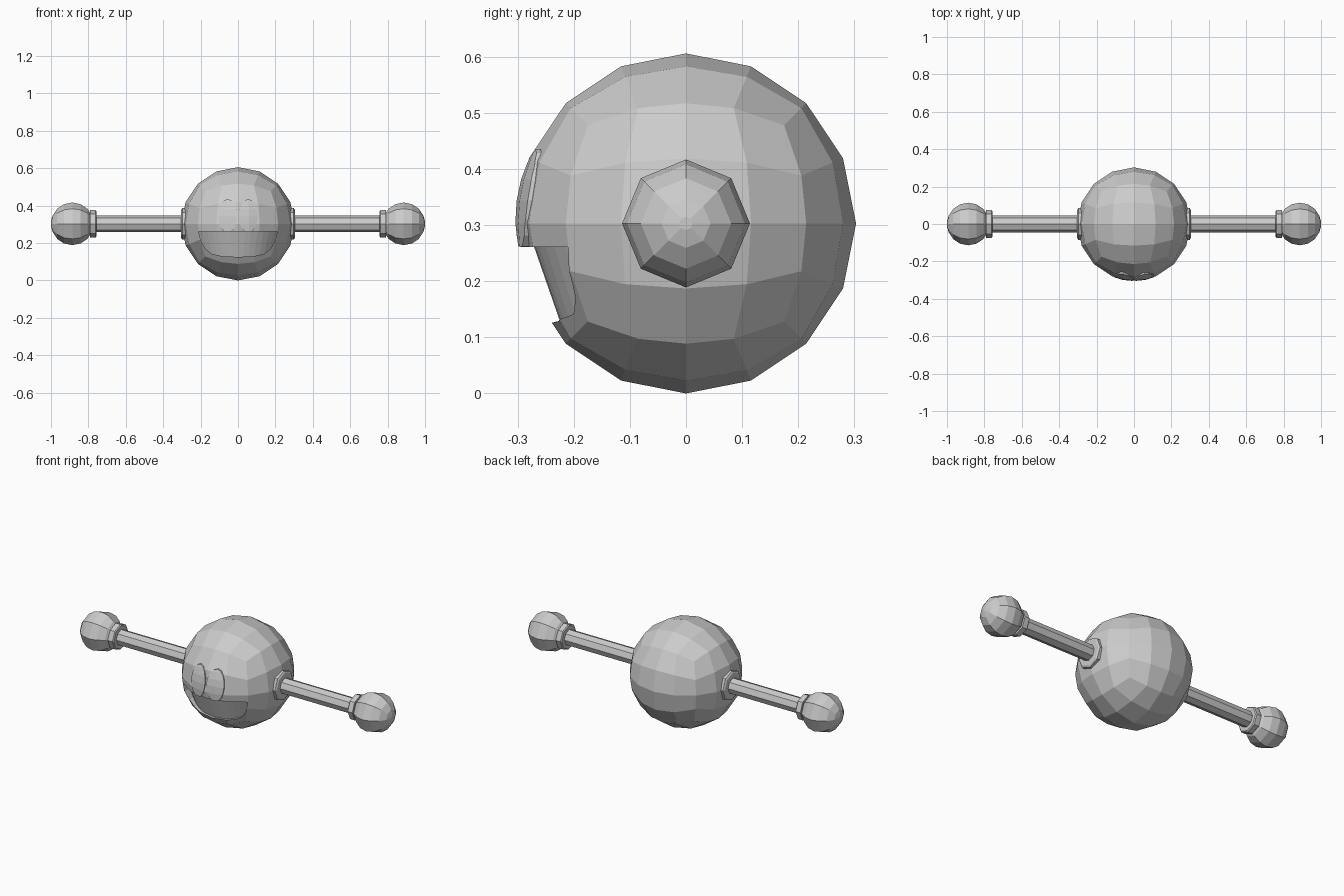
import bpy, bmesh, math
from mathutils import Vector, Matrix

if "Cube" in bpy.data.objects:
    bpy.data.objects.remove(bpy.data.objects["Cube"])

R = 0.303          # body radius, also the height of its centre
grey = bpy.data.materials.new("plain_grey")
grey.diffuse_color = (0.6, 0.6, 0.6, 1)
grey.use_nodes = True
grey.node_tree.nodes["Principled BSDF"].inputs["Base Color"].default_value = grey.diffuse_color


def make(name, bm):
    bmesh.ops.recalc_face_normals(bm, faces=bm.faces[:])
    me = bpy.data.meshes.new(name)
    bm.to_mesh(me)
    bm.free()
    me.materials.append(grey)
    ob = bpy.data.objects.new(name, me)
    bpy.context.collection.objects.link(ob)
    return ob


def lathe_x(name, profile, side, n=8):
    """Revolve (x, radius) points around the arm axis."""
    bm = bmesh.new()
    rings = []
    for x, r in profile:
        rings.append([bm.verts.new((side * x, r * math.cos(2 * math.pi * i / n),
                                    R + r * math.sin(2 * math.pi * i / n)))
                      for i in range(n)])
    for a, b in zip(rings, rings[1:]):
        for i in range(n):
            j = (i + 1) % n
            bm.faces.new((a[i], a[j], b[j], b[i]))
    bm.faces.new(rings[0])
    bm.faces.new(rings[-1])
    bmesh.ops.remove_doubles(bm, verts=bm.verts[:], dist=1e-5)
    return make(name, bm)


def prism_y(name, outline, y0, y1):
    """Extrude an (x, z) outline along y."""
    bm = bmesh.new()
    face = bm.faces.new([bm.verts.new((x, y0, z)) for x, z in outline])
    ext = bmesh.ops.extrude_face_region(bm, geom=[face])
    moved = [v for v in ext["geom"] if isinstance(v, bmesh.types.BMVert)]
    bmesh.ops.translate(bm, verts=moved, vec=(0, y1 - y0, 0))
    return make(name, bm)


def boolean(ob, cutter, op):
    mod = ob.modifiers.new(op.lower(), 'BOOLEAN')
    mod.operation = op
    mod.solver = 'EXACT'
    mod.object = cutter
    cutter.hide_render = True
    cutter.hide_viewport = True


# Round body: a cube grid with equal angle steps pushed out to a sphere
bm = bmesh.new()
steps = [math.tan(math.radians(22.5 * k)) for k in range(-2, 3)]
for axis in range(3):
    for sign in (-1, 1):
        grid = []
        for u in steps:
            row = []
            for v in steps:
                p = [0, 0, 0]
                p[axis], p[(axis + 1) % 3], p[(axis + 2) % 3] = sign, u, v
                row.append(bm.verts.new(Vector(p).normalized() * R + Vector((0, 0, R))))
            grid.append(row)
        for i in range(4):
            for j in range(4):
                bm.faces.new((grid[i][j], grid[i + 1][j], grid[i + 1][j + 1], grid[i][j + 1]))
bmesh.ops.remove_doubles(bm, verts=bm.verts[:], dist=1e-4)
body = make("body", bm)

# Open mouth: a half-round recess with a tapered back wall
half = [(0.21, 0.261), (0.2, 0.215), (0.175, 0.17), (0.14, 0.142), (0.08, 0.129)]
outline = half + [(0, 0.126)] + [(-x, z) for x, z in reversed(half)]
mouth = prism_y("mouth_cutter", outline, -0.4, -0.1)
bm = bmesh.new()
bmesh.ops.create_cone(bm, cap_ends=True, segments=48, radius1=0.207, radius2=0.287, depth=0.23,
                      matrix=Matrix.Translation((0, 0, 0.193)))
core = make("mouth_back_cutter", bm)
boolean(mouth, core, 'DIFFERENCE')
boolean(body, mouth, 'DIFFERENCE')

# Oval eyes: thin raised plates that follow the body's curve
bm = bmesh.new()
bmesh.ops.create_uvsphere(bm, u_segments=32, v_segments=24, radius=0.305,
                          matrix=Matrix.Translation((0, 0, R)))
eye_shell = make("eye_curve_cutter", bm)
for side, label in ((-1, "left"), (1, "right")):
    oval = []
    for i in range(16):
        a = 2 * math.pi * i / 16
        oval.append((side * 0.055 + 0.051 * math.cos(a),
                     max(0.262, 0.345 + 0.09 * math.sin(a))))
    eye = prism_y(label + "_eye", oval, -0.4, -0.255)
    boolean(eye, eye_shell, 'INTERSECT')

# Arms, sockets, cuffs and round hands
for side, label in ((-1, "left"), (1, "right")):
    lathe_x(label + "_arm_socket", [(0.26, 0.085), (0.298, 0.085), (0.304, 0.075)], side)
    lathe_x(label + "_arm", [(0.28, 0.045), (0.79, 0.045)], side)
    lathe_x(label + "_cuff", [(0.757, 0.068), (0.762, 0.074), (0.792, 0.074)], side)
    ball = [(0.886 - 0.114 * math.cos(math.radians(22.5 * k)),
             0.114 * math.sin(math.radians(22.5 * k))) for k in range(1, 8)]
    lathe_x(label + "_hand", ball + [(1.0, 0.012)], side)
